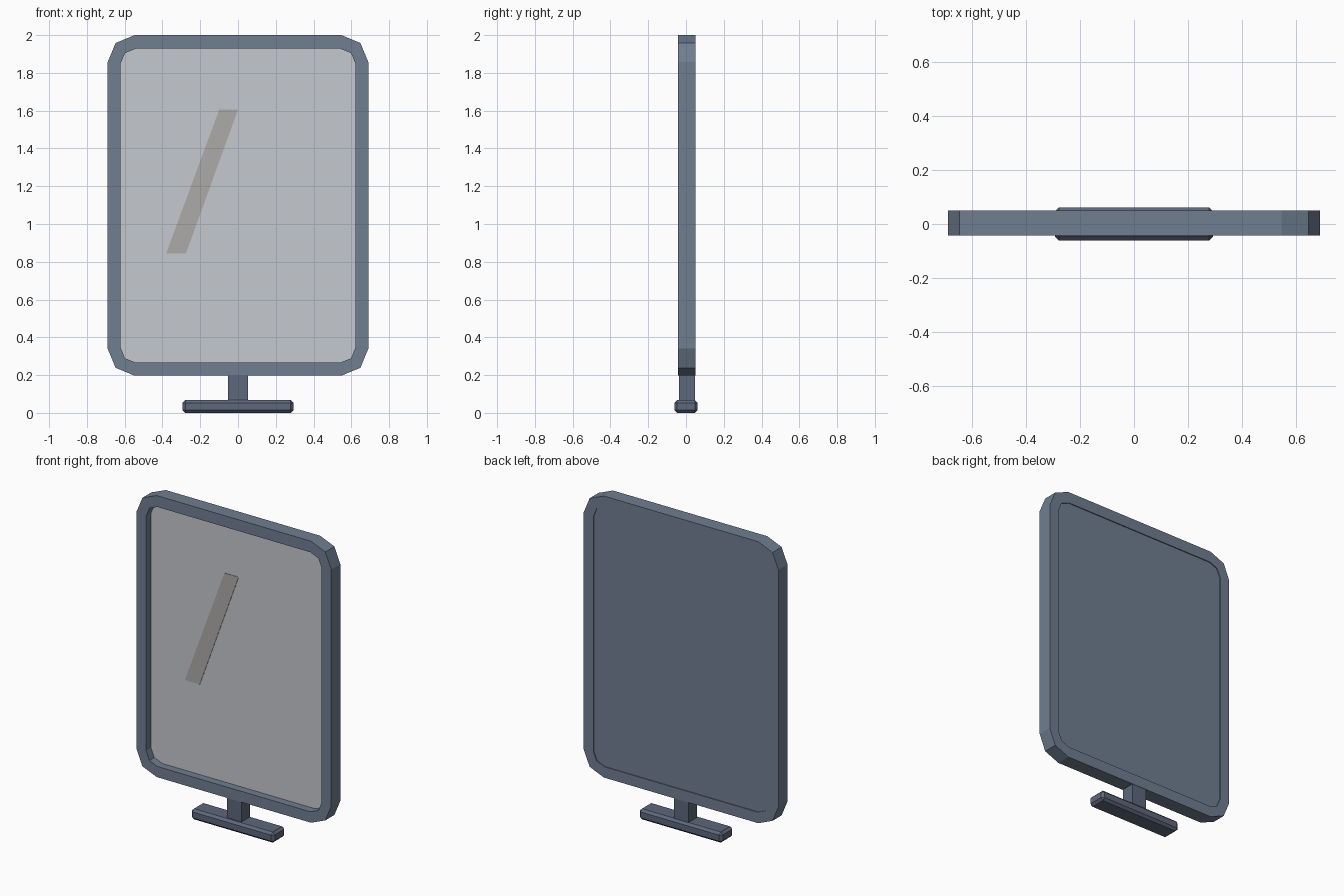
import bpy, bmesh, math

if "Cube" in bpy.data.objects:
    bpy.data.objects.remove(bpy.data.objects["Cube"])


def material(name, rgb):
    m = bpy.data.materials.new(name)
    m.diffuse_color = (*rgb, 1)
    m.use_nodes = True
    m.node_tree.nodes["Principled BSDF"].inputs["Base Color"].default_value = m.diffuse_color
    return m


FRAME = material("slate", (0.16, 0.21, 0.28))
BASE = material("dark_slate", (0.11, 0.14, 0.20))
GLASS = material("glass_grey", (0.56, 0.58, 0.62))
STREAK = material("streak_grey", (0.42, 0.41, 0.40))


def rounded(hw, z0, z1, r, segs=2):
    # rounded rectangle outline in the xz plane
    pts = []
    corners = [(hw - r, z1 - r), (r - hw, z1 - r), (r - hw, z0 + r), (hw - r, z0 + r)]
    for i, (cx, cz) in enumerate(corners):
        for k in range(segs + 1):
            a = math.pi / 2 * (i + k / segs)
            pts.append((cx + r * math.cos(a), cz + r * math.sin(a)))
    return pts


def finish(bm, name, mat):
    bmesh.ops.recalc_face_normals(bm, faces=bm.faces)
    me = bpy.data.meshes.new(name)
    bm.to_mesh(me)
    bm.free()
    me.materials.append(mat)
    ob = bpy.data.objects.new(name, me)
    bpy.context.collection.objects.link(ob)
    return ob


def plate(name, pts, y0, y1, mat):
    # outline extruded from y0 back to y1
    bm = bmesh.new()
    f = bm.faces.new([bm.verts.new((x, y0, z)) for x, z in pts])
    ext = bmesh.ops.extrude_face_region(bm, geom=[f])["geom"]
    for v in ext:
        if isinstance(v, bmesh.types.BMVert):
            v.co.y = y1
    return finish(bm, name, mat)


def box(name, lo, hi, mat, bevel=0):
    bm = bmesh.new()
    bmesh.ops.create_cube(bm, size=1)
    for v in bm.verts:
        v.co = [lo[i] + (v.co[i] + 0.5) * (hi[i] - lo[i]) for i in range(3)]
    if bevel:
        bmesh.ops.bevel(bm, geom=bm.edges[:], offset=bevel, segments=1,
                        profile=0.5, affect='EDGES')
    return finish(bm, name, mat)


# Ring frame: outer and inner outlines bridged front and back
Y0, Y1 = -0.042, 0.05
outer = rounded(0.69, 0.197, 2.0, 0.143)
inner = rounded(0.622, 0.266, 1.928, 0.08)
bm = bmesh.new()
loops = [[bm.verts.new((x, y, z)) for x, z in pts]
         for pts, y in ((outer, Y0), (outer, Y1), (inner, Y1), (inner, Y0))]
n = len(outer)
for a, b in zip(loops, loops[1:] + loops[:1]):
    for i in range(n):
        j = (i + 1) % n
        bm.faces.new((a[i], a[j], b[j], b[i]))
finish(bm, "mirror_frame", FRAME)

# Backing panel, glass and reflection streak
plate("back_panel", inner, 0.014, 0.044, FRAME)
plate("mirror_glass", inner, 0.008, 0.014, GLASS)
plate("reflection_streak",
      [(-0.10, 1.605), (0.0, 1.605), (-0.275, 0.845), (-0.38, 0.845)],
      0.005, 0.008, STREAK)

# Stand
box("neck", (-0.052, -0.038, 0.06), (0.052, 0.048, 0.2), BASE)
box("base", (-0.294, -0.062, 0), (0.294, 0.062, 0.068), BASE, 0.015)
